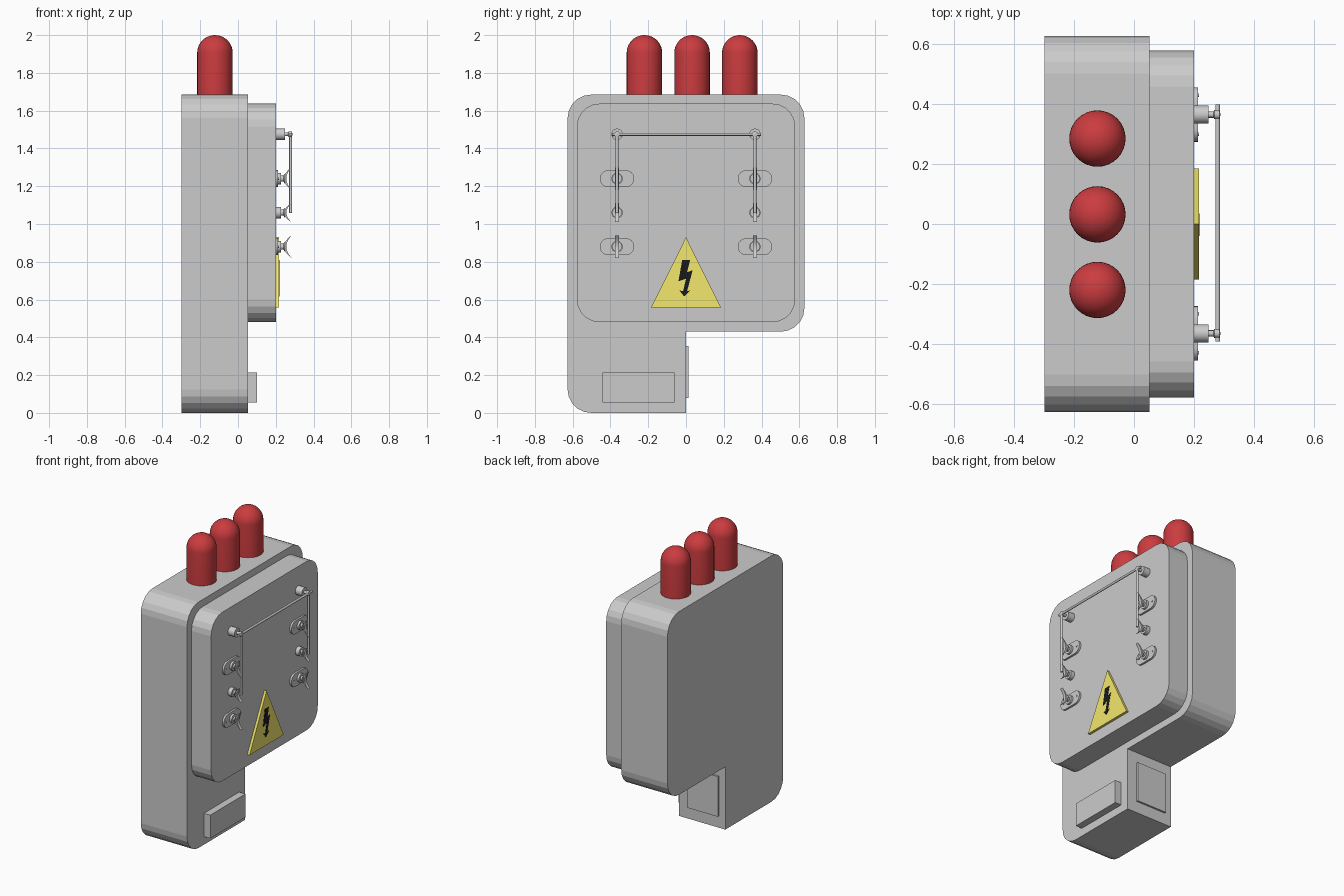
import bpy, bmesh, math
from mathutils import Vector, Matrix

if "Cube" in bpy.data.objects:
    bpy.data.objects.remove(bpy.data.objects["Cube"])


def finish(bm, name, mat=None, smooth=None):
    bmesh.ops.recalc_face_normals(bm, faces=bm.faces)
    me = bpy.data.meshes.new(name)
    bm.to_mesh(me)
    bm.free()
    ob = bpy.data.objects.new(name, me)
    bpy.context.collection.objects.link(ob)
    if mat:
        me.materials.append(mat)
    if smooth:
        bpy.ops.object.select_all(action='DESELECT')
        ob.select_set(True)
        bpy.context.view_layer.objects.active = ob
        bpy.ops.object.shade_smooth_by_angle(angle=math.radians(smooth))
    return ob


def prism(name, points, a, b, axis='x', **kw):
    """Extrude a (y, z) profile along x, or an (x, z) profile along y."""
    place = (lambda p, d: (d, p[0], p[1])) if axis == 'x' else (lambda p, d: (p[0], d, p[1]))
    bm = bmesh.new()
    lo = [bm.verts.new(place(p, a)) for p in points]
    hi = [bm.verts.new(place(p, b)) for p in points]
    bm.faces.new(lo)
    bm.faces.new(hi)
    n = len(points)
    for i in range(n):
        j = (i + 1) % n
        bm.faces.new((lo[i], lo[j], hi[j], hi[i]))
    return finish(bm, name, **kw)


def rounded(corners, steps=5):
    """Corners are (u, v, radius) with right angles; returns the filleted outline."""
    pts = []
    for i, (u, v, r) in enumerate(corners):
        c = Vector((u, v))
        if r == 0:
            pts.append(c)
            continue
        d0 = (Vector(corners[i - 1][:2]) - c).normalized()
        d1 = (Vector(corners[(i + 1) % len(corners)][:2]) - c).normalized()
        for k in range(steps + 1):
            t = math.pi / 2 * k / steps
            pts.append(c + d0 * r * (1 - math.sin(t)) + d1 * r * (1 - math.cos(t)))
    return pts


def rect(u0, u1, v0, v1, r=0, steps=5):
    return rounded([(u0, v0, r), (u1, v0, r), (u1, v1, r), (u0, v1, r)], steps)


def lathe(name, profile, origin, axis, n=24, **kw):
    """Revolve (radius, distance) points about an axis through origin."""
    rot = Vector((0, 0, 1)).rotation_difference(Vector(axis)).to_matrix().to_4x4()
    bm = bmesh.new()
    rings = []
    for r, h in profile:
        if r == 0:
            rings.append([bm.verts.new((0, 0, h))] * n)
        else:
            rings.append([bm.verts.new((r * math.cos(2 * math.pi * i / n),
                                        r * math.sin(2 * math.pi * i / n), h)) for i in range(n)])
    for A, B in zip(rings, rings[1:]):
        for i in range(n):
            j = (i + 1) % n
            bm.faces.new(list(dict.fromkeys((A[i], A[j], B[j], B[i]))))
    bm.transform(Matrix.Translation(origin) @ rot)
    return finish(bm, name, smooth=40, **kw)


def material(name, r, g, b):
    m = bpy.data.materials.new(name)
    m.diffuse_color = (r, g, b, 1)
    m.use_nodes = True
    m.node_tree.nodes["Principled BSDF"].inputs["Base Color"].default_value = m.diffuse_color
    return m


red = material("red", 0.6, 0.045, 0.05)
yellow = material("yellow", 0.9, 0.8, 0.15)
black = material("black", 0.01, 0.01, 0.01)

# L-shaped cabinet with door on the +x side
prism("cabinet_body", rounded([(-0.627, 0, 0.125), (0, 0, 0), (0, 0.43, 0),
                               (0.627, 0.43, 0.125), (0.627, 1.685, 0.125),
                               (-0.627, 1.685, 0.125)]), -0.298, 0.052)
prism("door", rect(-0.578, 0.578, 0.48, 1.637, 0.12), 0.05, 0.2)

# Raised panels on the foot
prism("front_foot_panel", rect(-0.443, -0.062, 0.055, 0.215), 0.05, 0.1)
prism("side_foot_panel", rect(-0.25, -0.02, 0.08, 0.355), -0.01, 0.013, axis='y')

# Three red insulator domes
dome = [(0, 0), (0.094, 0)] + [(0.094 * math.cos(a), 0.226 + 0.094 * math.sin(a))
                               for a in [math.pi / 2 * k / 10 for k in range(10)]] + [(0, 0.32)]
for i, y in enumerate((-0.22, 0.032, 0.285)):
    lathe(f"insulator_dome_{i + 1}", dome, (-0.122, y, 1.68), (0, 0, 1), n=32, mat=red)

# Warning triangle with lightning arrow
prism("warning_triangle", [(-0.185, 0.558), (0.185, 0.558), (0, 0.93)], 0.195, 0.217, mat=yellow)
prism("lightning_arrow", [(-0.02, 0.81), (0.022, 0.81), (0.006, 0.745), (0.035, 0.755),
                          (0.006, 0.645), (0.024, 0.648), (-0.01, 0.617), (-0.035, 0.648),
                          (-0.015, 0.645), (0, 0.71), (-0.04, 0.697)], 0.21, 0.219, mat=black)


def wing(name, y, z, half):
    """Thin crescent grip, opening away from the door."""
    outer, inner = [], []
    for k in range(13):
        s = -1 + 2 * k / 12
        outer.append((0.243 + 0.04 * s * s, z + half * s))
        inner.append((0.256 + 0.028 * s * s, z + half * s))
    prism(name, outer + inner[-2:0:-1], y - 0.011, y + 0.011, axis='y', smooth=40)


X = (1, 0, 0)
knob = [(0, 0), (0.03, 0), (0.03, 0.028), (0.016, 0.028), (0.016, 0.04), (0.026, 0.048), (0, 0.048)]
bar = 0.279
for side, y in (("left", -0.365), ("right", 0.365)):
    # Upper pivot pin with slim stem
    lathe(f"pivot_pin_{side}", [(0, 0), (0.03, 0), (0.03, 0.052), (0.01, 0.052),
                                (0.01, 0.068), (0.015, 0.071), (0.015, 0.088), (0, 0.092)],
          (0.197, y, 1.475), X)
    # Latches: plates with screws and turn grips, plus a bare knob between
    for row, z, plated in (("upper", 1.24, True), ("middle", 1.06, False), ("lower", 0.88, True)):
        tag = f"{row}_{side}"
        lathe(f"knob_{tag}", knob, (0.2, y, z), X)
        wing(f"grip_{tag}", y, z, 0.06 if plated else 0.05)
        if plated:
            prism(f"latch_plate_{tag}", rect(y - 0.091, y + 0.091, z - 0.045, z + 0.045, 0.0449, 6),
                  0.197, 0.213, smooth=40)
            for k, s in enumerate((-1, 1)):
                lathe(f"screw_{tag}_{k + 1}", [(0, 0), (0.006, 0), (0.006, 0.005), (0, 0.005)],
                      (0.211, y + s * 0.065, z), X, n=10)
    # Vertical linkage rod
    lathe(f"linkage_rod_{side}", [(0, 0), (0.008, 0), (0.008, 0.42), (0, 0.42)],
          (bar, y, 1.058), (0, 0, 1), n=12)

# Crossbar joining the pivots
lathe("linkage_crossbar", [(0, 0), (0.008, 0), (0.008, 0.79), (0, 0.79)],
      (bar, -0.392, 1.475), (0, 1, 0), n=12)
